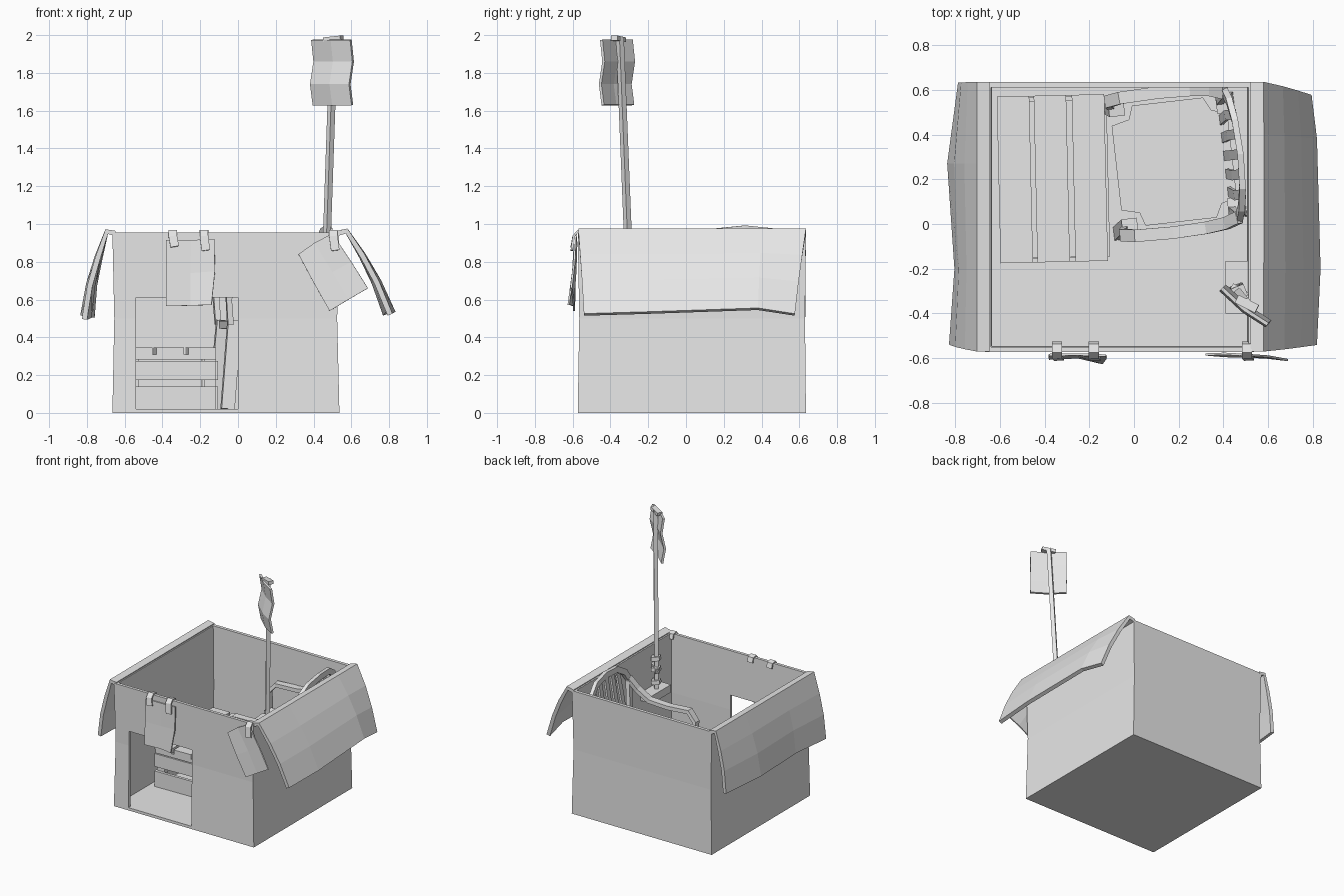
import bpy, bmesh, math
from mathutils import Vector, Matrix

if "Cube" in bpy.data.objects:
    bpy.data.objects.remove(bpy.data.objects["Cube"])

grey = bpy.data.materials.new("plain_grey")
grey.use_nodes = True
grey.diffuse_color = (0.8, 0.8, 0.8, 1)
grey.node_tree.nodes["Principled BSDF"].inputs["Base Color"].default_value = (0.8, 0.8, 0.8, 1)


def finish(name, bm, place=None):
    bmesh.ops.recalc_face_normals(bm, faces=bm.faces)
    if place:
        bm.transform(place)
    mesh = bpy.data.meshes.new(name)
    bm.to_mesh(mesh)
    bm.free()
    mesh.materials.append(grey)
    ob = bpy.data.objects.new(name, mesh)
    bpy.context.collection.objects.link(ob)
    return ob


def block(name, lo, hi, place=None):
    """Axis-aligned box between two corners."""
    lo, hi = Vector(lo), Vector(hi)
    bm = bmesh.new()
    bmesh.ops.create_cube(bm, size=1)
    for v in bm.verts:
        v.co = Vector(h if c > 0 else l for c, l, h in zip(v.co, lo, hi))
    return finish(name, bm, place)


def sweep(name, path, width, height, side, place=None):
    """Rectangular section along a path; width runs along side."""
    path, side = [Vector(p) for p in path], Vector(side)
    bm, rings = bmesh.new(), []
    for i, p in enumerate(path):
        t = path[min(i + 1, len(path) - 1)] - path[max(i - 1, 0)]
        n = t.cross(side).normalized() * height / 2
        s = n.cross(t).normalized() * width / 2
        rings.append([bm.verts.new(p + a * s + b * n)
                      for a, b in ((1, 1), (-1, 1), (-1, -1), (1, -1))])
    for r, q in zip(rings, rings[1:]):
        for k in range(4):
            bm.faces.new((r[k], r[k - 1], q[k - 1], q[k]))
    bm.faces.new(rings[0])
    bm.faces.new(rings[-1])
    return finish(name, bm, place)


def sheet(name, rows, thick, place=None):
    """Bent sheet through rows of points, given a thickness."""
    bm = bmesh.new()
    grid = [[bm.verts.new(p) for p in row] for row in rows]
    for a, b in zip(grid, grid[1:]):
        for i in range(len(a) - 1):
            bm.faces.new((a[i], a[i + 1], b[i + 1], b[i]))
    ob = finish(name, bm, place)
    mod = ob.modifiers.new("thickness", "SOLIDIFY")
    mod.thickness, mod.offset = thick, 0
    return ob


# Open cardboard box: slightly pinched outer walls, folded into inner walls
def ring(bm, x0, x1, y0, y1, z):
    return [bm.verts.new(p) for p in ((x0, y0, z), (x1, y0, z), (x1, y1, z), (x0, y1, z))]


bm = bmesh.new()
levels = [ring(bm, -.665, .537, -.573, .635, 0),
          ring(bm, -.655, .525, -.565, .63, .5),
          ring(bm, -.665, .535, -.573, .635, .955),
          ring(bm, -.64, .512, -.55, .61, .955),
          ring(bm, -.635, .505, -.545, .61, .5),
          ring(bm, -.64, .512, -.55, .61, .02)]
for a, b in zip(levels, levels[1:]):
    for k in range(4):
        bm.faces.new((a[k - 1], a[k], b[k], b[k - 1]))
bm.faces.new(levels[0])
bm.faces.new(levels[-1])
box = finish("cardboard_box", bm)

# Doorway cut through the front wall
cutter = block("doorway_cutter", (-.54, -.7, .021), (0, -.5, .612))
cutter.hide_render = True
cutter.hide_viewport = True
cut = box.modifiers.new("doorway", "BOOLEAN")
cut.operation, cut.object, cut.solver = "DIFFERENCE", cutter, "EXACT"

# Folded-out side flaps: each station is y, lower y, reach and drop factors
right_profile = [(.525, .95), (.575, .963), (.66, .83), (.735, .69), (.805, .52)]
left_profile = [(-.65, .95), (-.695, .96), (-.74, .82), (-.78, .67), (-.805, .495)]
right_ends = [(-.57, -.54, 1, 0), (-.2, -.2, 1.02, .01), (.4, .38, 1, .03), (.635, .575, .97, 0)]
left_ends = [(-.57, -.54, 1.01, 0), (-.2, -.2, .98, .01), (.27, .27, 1.02, .02), (.635, .63, .96, .01)]


def flap(name, profile, ends):
    rows = []
    for y0, y1, reach, lift in ends:
        row = []
        for i, (x, z) in enumerate(profile):
            f = max(0, i - 1) / 3
            row.append((x * (1 + (reach - 1) * f), y0 + (y1 - y0) * f, z + lift * f))
        rows.append(row)
    sheet(name, rows, .028)


flap("right_edge_flap", right_profile, right_ends)
flap("left_edge_flap", left_profile, left_ends)

# Upturned slatted crate used as a bench
crate = Matrix.Translation((-.36, .2, .02)) @ Matrix.Rotation(math.radians(1.3), 4, "Z")
for i, x in enumerate((-.245, -.08, .09)):
    block(f"crate_top_slat_{i}", (x, -.37, .29), (x + .145, .375, .325), crate)
for end, y in (("front", -.37), ("back", .35)):
    for j, (z0, z1) in enumerate(((0, .12), (.155, .255))):
        block(f"crate_{end}_board_{j}", (-.245, y, z0), (.235, y + .022, z1), crate)
    for side, x in (("left", .175), ("right", -.235)):
        block(f"crate_{end}_{side}_post", (x, y + .022 if y < 0 else y - .05, 0),
              (x + .06, y + .072 if y < 0 else y, .29), crate)
    block(f"crate_{end}_rail", (-.235, y + .0, .262), (.235, y + .02, .29), crate)
for side, x in (("left", .225), ("right", -.245)):
    for j, (z0, z1) in enumerate(((0, .12), (.155, .255))):
        block(f"crate_{side}_board_{j}", (x, -.35, z0), (x + .02, .36, z1), crate)

# Moulded garden chair facing the bench
chair = Matrix.Translation((.19, .28, 0)) @ Matrix.Rotation(math.radians(6.5), 4, "Z")
bm = bmesh.new()
outline = [(-.27, -.19), (-.19, -.21), (-.17, -.27), (.15, -.27), (.18, -.21), (.25, -.19)]
outline += [(x, -y) for x, y in reversed(outline)]
seat = bm.faces.new([bm.verts.new((x, y, .47 - .06 * x)) for x, y in outline])
low = bmesh.ops.extrude_face_region(bm, geom=[seat])["geom"]
bmesh.ops.translate(bm, vec=(0, 0, -.04), verts=[v for v in low if isinstance(v, bmesh.types.BMVert)])
finish("chair_seat", bm, chair)

for side, s in (("left", 1), ("right", -1)):
    arm = [(-.265, .29, .47), (-.275, .3, .61), (-.22, .31, .675), (-.05, .315, .67),
           (.1, .31, .69), (.19, .3, .76), (.25, .28, .84)]
    sweep(f"chair_{side}_arm", [(x, s * y, z) for x, y, z in arm], .055, .03, (0, 1, 0), chair)
    sweep(f"chair_{side}_front_leg", [(-.28, s * .29, .02), (-.24, s * .26, .49)], .06, .07, (0, 1, 0), chair)
    sweep(f"chair_{side}_back_leg", [(.26, s * .25, .02), (.23, s * .22, .5)], .06, .05, (0, 1, 0), chair)
    sweep(f"chair_{side}_back_edge", [(.22, s * .25, .46), (.25, s * .28, .84)], .045, .03, (0, 1, 0), chair)

arch = [(.25, .28, .83), (.265, .24, .9), (.28, .15, .955), (.288, 0, .97)]
arch += [(x, -y, z) for x, y, z in reversed(arch[:-1])]
sweep("chair_back_arch", arch, .028, .045, (1, 0, 0), chair)
for i in range(5):
    y = (i - 2) * .09
    sweep(f"chair_back_slat_{i}",
          [(.22, y * .9, .46), (.245, y, .7), (.283, y, .955 - 1.7 * y * y)], .045, .015, (0, 1, 0), chair)

# Flag pole strapped to a ledge on the wall
block("pole_ledge", (.41, -.4, .58), (.51, -.165, .64))
foot, tip = Vector((.46, -.295, .62)), Vector((.507, -.35, 1.99))
sweep("flag_pole", [foot, tip], .03, .03, (1, .8, 0))
for i, f in enumerate((.04, .11, .17)):
    a = foot.lerp(tip, f)
    sweep(f"pole_strap_{i}", [a, a + Vector((.004, 0, .03))], .06, .055, (1, .4, 0))
sweep("pole_wall_strap", [(.44, -.28, .78), (.52, -.33, .8)], .04, .03, (0, 0, 1))

# Small cloth flag hanging diagonally from the pole tip
rows = []
for z, bend in ((1.975, 0), (1.86, .012), (1.74, -.006), (1.63, .008)):
    rows.append([(.495 + u * .205 + bend, -.375 - u * .155 + bend + wave, z)
                 for u, wave in ((-.5, .01), (0, -.008), (.5, .004))])
sheet("flag_cloth", rows, .016)
sweep("flag_clip", [(.46, -.335, 1.975), (.55, -.38, 1.985)], .04, .025, (.4, .8, 0))

# Curling paper notice, upright
rows = [[(-.38, -.585, .915), (-.25, -.583, .915), (-.125, -.588, .92)],
        [(-.382, -.592, .74), (-.25, -.588, .74), (-.122, -.598, .75)],
        [(-.38, -.602, .565), (-.25, -.596, .568), (-.14, -.622, .572)]]
sheet("upright_notice", rows, .01)

# Tilted paper notice near the corner
rows = [[(.32, -.583, .84), (.405, -.58, .9), (.5, -.585, .95)],
        [(.4, -.59, .69), (.5, -.585, .745), (.6, -.592, .8)],
        [(.485, -.592, .54), (.585, -.596, .6), (.688, -.608, .66)]]
sheet("tilted_notice", rows, .01)

# Tape strips folded over the rim
for i, (x, z) in enumerate(((-.345, .88), (-.18, .86), (.505, .86))):
    sweep(f"tape_strip_{i}", [(x + .01, -.605, z), (x, -.595, .935), (x, -.572, .962),
                              (x, -.54, .955), (x, -.53, .92)], .045, .012, (1, 0, 0))
